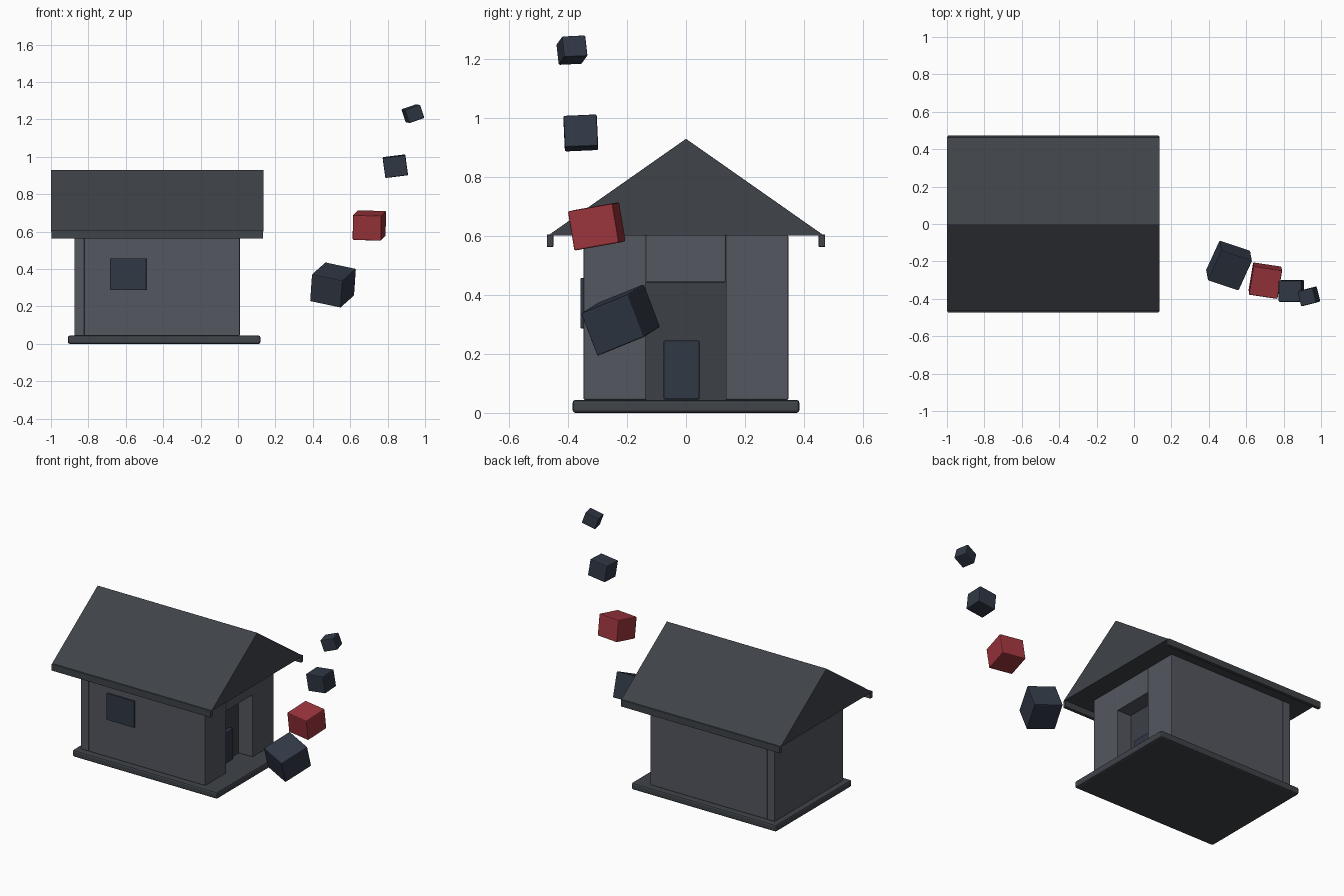
import bpy, bmesh
from mathutils import Matrix, Vector

if "Cube" in bpy.data.objects:
    bpy.data.objects.remove(bpy.data.objects["Cube"])


def material(name, rgb):
    m = bpy.data.materials.new(name)
    m.diffuse_color = (*rgb, 1)
    m.use_nodes = True
    m.node_tree.nodes["Principled BSDF"].inputs["Base Color"].default_value = m.diffuse_color
    return m


WALL = material("wall_grey", (0.09, 0.095, 0.115))
ROOF = material("roof_grey", (0.05, 0.056, 0.066))
DARK = material("dark_panel", (0.045, 0.05, 0.062))
BLUE = material("dark_blue", (0.03, 0.04, 0.06))
RED = material("red", (0.33, 0.035, 0.045))


def finish(name, bm, mat, bevel=0):
    bmesh.ops.recalc_face_normals(bm, faces=bm.faces)
    mesh = bpy.data.meshes.new(name)
    bm.to_mesh(mesh)
    bm.free()
    mesh.materials.append(mat)
    ob = bpy.data.objects.new(name, mesh)
    bpy.context.collection.objects.link(ob)
    if bevel:
        mod = ob.modifiers.new("soft_edges", "BEVEL")
        mod.width = bevel
        mod.segments = 2
    return ob


def box(name, x, y, z, mat, bevel=0.004):
    bm = bmesh.new()
    lo, hi = Vector((x[0], y[0], z[0])), Vector((x[1], y[1], z[1]))
    bmesh.ops.create_cube(bm, size=1, matrix=Matrix.Translation((lo + hi) / 2)
                          @ Matrix.Diagonal((*(hi - lo), 1)))
    return finish(name, bm, mat, bevel)


def tilted_block(name, center, edges, mat):
    """Block given by its centre and three perpendicular edge vectors."""
    bm = bmesh.new()
    rot = Matrix(edges).transposed().to_4x4()
    bmesh.ops.create_cube(bm, size=1, matrix=Matrix.Translation(center) @ rot)
    return finish(name, bm, mat, 0.005)


# Base slab
box("base_slab", (-0.91, 0.12), (-0.385, 0.385), (0, 0.044), ROOF, 0.01)

# Walls: back wall, two side walls forming the door jambs, lintel
box("back_wall", (-0.875, -0.821), (-0.347, 0.347), (0.044, 0.603), WALL)
for side, s in (("front", -1), ("rear", 1)):
    box(side + "_side_wall", (-0.821, 0.01), sorted((s * 0.347, s * 0.135)),
        (0.044, 0.603), WALL)
box("door_lintel", (-0.09, 0.01), (-0.137, 0.135), (0.443, 0.603), WALL)

# Recessed door, with a lower panel, and side window
box("door", (-0.12, -0.09), (-0.135, 0.135), (0.044, 0.46), DARK, 0)
box("door_lower_panel", (-0.1, -0.065), (-0.076, 0.046), (0.046, 0.245), BLUE)
box("window", (-0.685, -0.49), (-0.358, -0.34), (0.287, 0.457), BLUE, 0.002)

# Gable roof: triangular profile extruded along x
bm = bmesh.new()
face = bm.faces.new([bm.verts.new((-1, y, z)) for y, z in
                     ((-0.468, 0.602), (0.468, 0.602), (0, 0.93))])
ext = bmesh.ops.extrude_face_region(bm, geom=[face])["geom"]
bmesh.ops.translate(bm, vec=(1.137, 0, 0),
                    verts=[v for v in ext if isinstance(v, bmesh.types.BMVert)])
finish("roof", bm, ROOF, 0.002)

# Eave boards
for side, s in (("front", -1), ("rear", 1)):
    box(side + "_eave_board", (-0.998, 0.134), sorted((s * 0.472, s * 0.45)),
        (0.563, 0.606), ROOF, 0.003)

# Rising trail of tilted blocks
trail = [
    ((0.508, -0.222, 0.315),
     ((0.165, -0.055, -0.035), (0.073, 0.16, 0.065), (0.01, -0.055, 0.145)), BLUE),
    ((0.702, -0.303, 0.633),
     ((0.153, -0.023, -0.005), (0.025, 0.152, 0.027), (0.002, -0.022, 0.133)), RED),
    ((0.841, -0.357, 0.95),
     ((0.121, 0, 0.015), (0, 0.113, 0.005), (-0.015, -0.005, 0.107)), BLUE),
    ((0.935, -0.387, 1.231),
     ((0.082, 0.02, 0.028), (-0.02, 0.08, 0.004), (-0.023, -0.008, 0.071)), BLUE),
]
for i, (center, edges, mat) in enumerate(trail, 1):
    tilted_block(f"floating_block_{i}", center, edges, mat)
